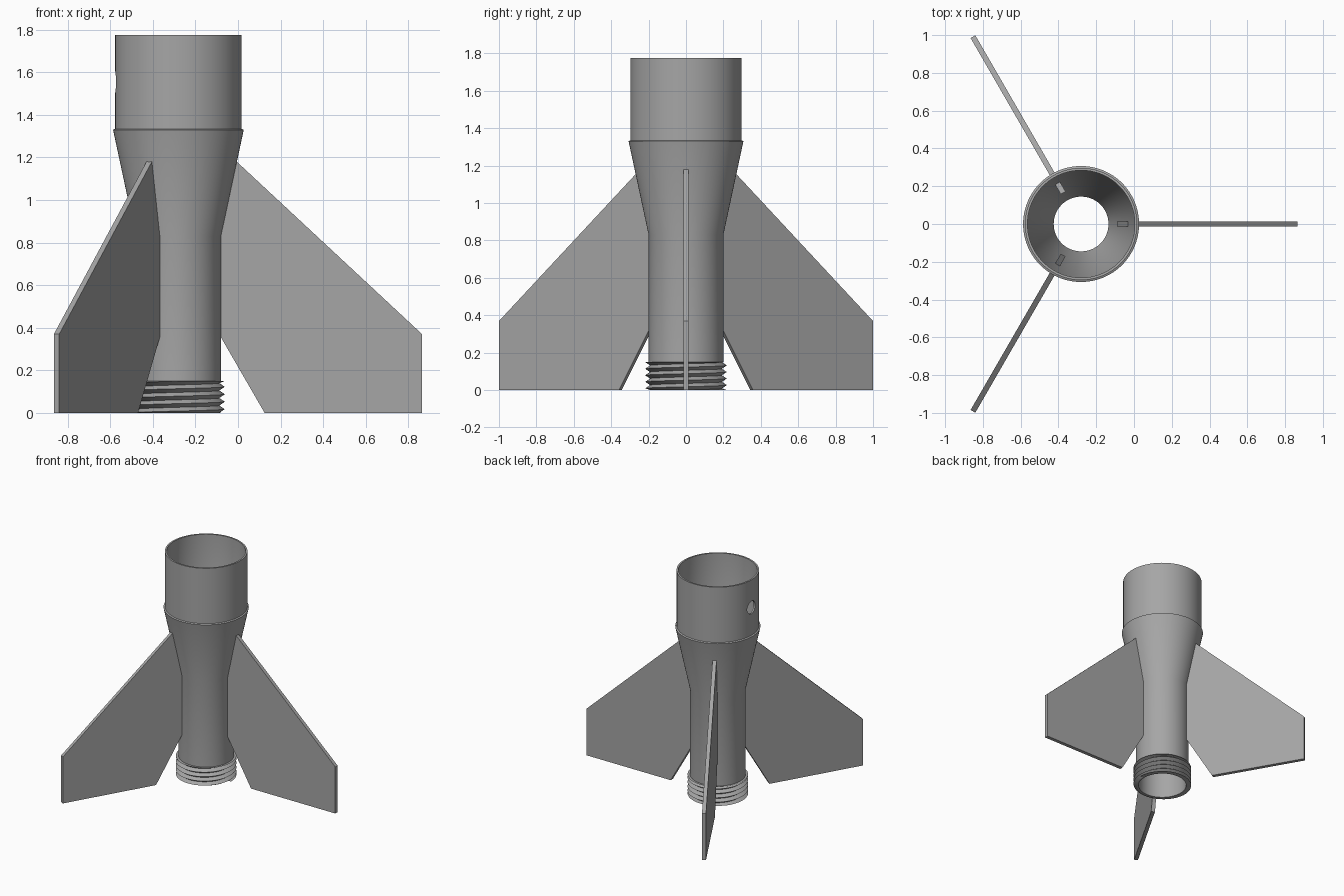
import bpy, bmesh, math
from mathutils import Matrix

cube = bpy.data.objects.get("Cube")
if cube:
    bpy.data.objects.remove(cube, do_unlink=True)

AXIS_X = -0.28
SEGMENTS = 96

grey = bpy.data.materials.new("plain grey")
grey.use_nodes = True
COLOUR = (0.38, 0.38, 0.38, 1)
grey.diffuse_color = COLOUR
for node in grey.node_tree.nodes:
    if node.type == 'BSDF_PRINCIPLED':
        node.inputs["Base Color"].default_value = COLOUR


def finish(name, bm, smooth=True):
    """Turn a bmesh into a named object standing on the shared axis."""
    bmesh.ops.recalc_face_normals(bm, faces=bm.faces)
    mesh = bpy.data.meshes.new(name)
    bm.to_mesh(mesh)
    bm.free()
    mesh.materials.append(grey)
    obj = bpy.data.objects.new(name, mesh)
    obj.location.x = AXIS_X
    bpy.context.collection.objects.link(obj)
    if smooth:
        shade(obj)
    return obj


def shade(obj):
    bpy.ops.object.select_all(action='DESELECT')
    obj.select_set(True)
    bpy.context.view_layer.objects.active = obj
    bpy.ops.object.shade_smooth_by_angle(angle=math.radians(30))


def lathe(name, profile):
    """Revolve a closed (radius, height) profile around z."""
    bm = bmesh.new()
    rings = []
    for i in range(SEGMENTS):
        a = 2 * math.pi * i / SEGMENTS
        rings.append([bm.verts.new((r * math.cos(a), r * math.sin(a), z)) for r, z in profile])
    for i, ring in enumerate(rings):
        following = rings[(i + 1) % SEGMENTS]
        for j in range(len(profile)):
            k = (j + 1) % len(profile)
            bm.faces.new((ring[j], following[j], following[k], ring[k]))
    return finish(name, bm)


# Hollow body: neck, flared cone with a small lip, and the open cup
body = lathe("body_tube", [
    (0.18, 0), (0.192, 0), (0.192, 0.15), (0.20, 0.15), (0.20, 0.83),
    (0.307, 1.33), (0.297, 1.335), (0.297, 1.775),
    (0.284, 1.775), (0.284, 1.33), (0.145, 0.83), (0.18, 0.75)])

# Round side hole through the cup wall
bm = bmesh.new()
bmesh.ops.create_cone(bm, cap_ends=True, segments=32, radius1=0.05, radius2=0.05, depth=0.2,
                      matrix=Matrix.Translation((-0.29, 0, 1.555)) @ Matrix.Rotation(math.pi / 2, 4, 'Y'))
cutter = finish("hole_cutter", bm, smooth=False)
cutter.hide_render = True
cut = body.modifiers.new("side_hole", 'BOOLEAN')
cut.operation = 'DIFFERENCE'
cut.solver = 'EXACT'
cut.object = cutter
bpy.ops.object.select_all(action='DESELECT')
body.select_set(True)
bpy.context.view_layer.objects.active = body
bpy.ops.object.modifier_apply(modifier=cut.name)
bpy.data.objects.remove(cutter, do_unlink=True)
shade(body)

# Helical screw thread, trimmed flat at both ends
PITCH, HEIGHT, CREST, ROOT = 0.035, 0.15, 0.218, 0.192
bm = bmesh.new()
columns = []
for i in range(SEGMENTS + 1):
    t = i / SEGMENTS
    a = 2 * math.pi * t
    column = []
    for k in range(-2, 11):
        r = CREST if k % 2 else ROOT
        z = min(max(PITCH * (k / 2 + t), 0), HEIGHT)
        column.append(bm.verts.new((r * math.cos(a), r * math.sin(a), z)))
    columns.append(column)
for left, right in zip(columns, columns[1:]):
    for j in range(len(left) - 1):
        bm.faces.new((left[j], right[j], right[j + 1], left[j + 1]))
bmesh.ops.remove_doubles(bm, verts=bm.verts, dist=0.0001)
bmesh.ops.dissolve_degenerate(bm, edges=bm.edges, dist=0.0001)
finish("screw_thread", bm)

# Three swept fins, their roots sunk into the body wall
FIN = [(0.19, 0.372), (0.405, 0), (1.145, 0), (1.145, 0.37), (0.28, 1.175), (0.19, 1.259)]
HALF = 0.0145
for number, angle in enumerate((0, 120, 240), 1):
    bm = bmesh.new()
    face = bm.faces.new([bm.verts.new((r, -HALF, z)) for r, z in FIN])
    grown = bmesh.ops.extrude_face_region(bm, geom=[face])["geom"]
    bmesh.ops.translate(bm, vec=(0, 2 * HALF, 0),
                        verts=[v for v in grown if isinstance(v, bmesh.types.BMVert)])
    bm.transform(Matrix.Rotation(math.radians(angle), 4, 'Z'))
    finish(f"fin_{number}", bm, smooth=False)
